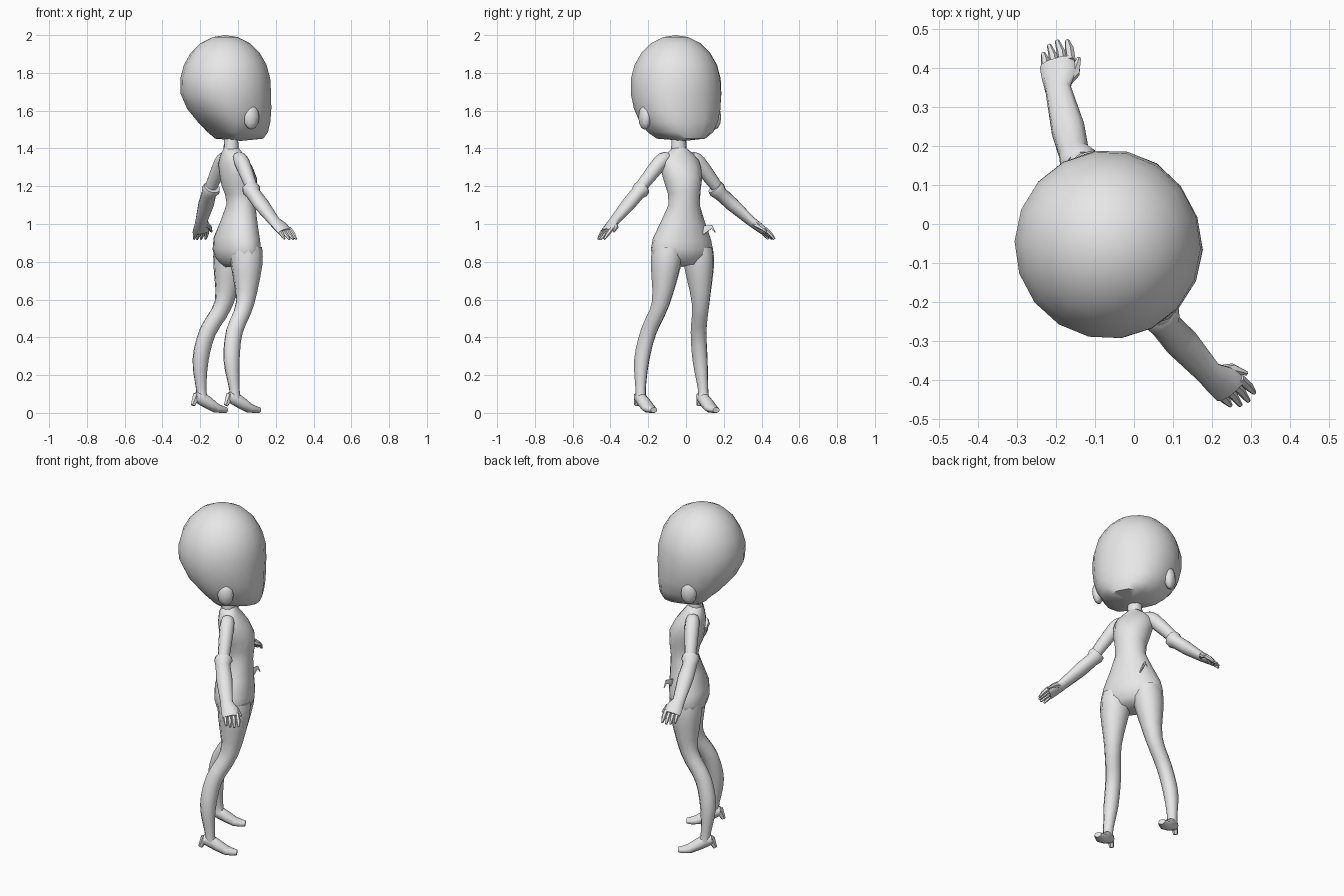
import bpy, bmesh, math
from mathutils import Vector, Matrix

cube = bpy.data.objects.get("Cube")
if cube:
    bpy.data.objects.remove(cube)

TURN = Matrix.Rotation(math.radians(28), 4, 'Z')   # the figure stands turned
MIDDLE = -0.016                                    # its symmetry plane
FORWARD, SIDEWAYS = Vector((1, 0, 0)), Vector((0, 1, 0))

grey = bpy.data.materials.new("plain_grey")
grey.use_nodes = True
shade = (0.8, 0.8, 0.8, 1)
grey.diffuse_color = shade
grey.node_tree.nodes["Principled BSDF"].inputs["Base Color"].default_value = shade


def finish(name, bm):
    """Turn the part into place and give it smooth shading and colour."""
    bmesh.ops.recalc_face_normals(bm, faces=bm.faces)
    bm.transform(TURN)
    mesh = bpy.data.meshes.new(name)
    bm.to_mesh(mesh)
    bm.free()
    mesh.materials.append(grey)
    part = bpy.data.objects.new(name, mesh)
    bpy.context.collection.objects.link(part)
    bpy.ops.object.select_all(action='DESELECT')
    part.select_set(True)
    bpy.context.view_layer.objects.active = part
    bpy.ops.object.shade_smooth_by_angle(angle=math.radians(50))


def smooth_path(points, steps):
    """Spline through the points, radii included."""
    points = [Vector(p) for p in points]
    padded = [points[0], *points, points[-1]]
    result = []
    for before, start, end, after in zip(padded, padded[1:], padded[2:], padded[3:]):
        for step in range(steps):
            t = step / steps
            bend = before * 2 - start * 5 + end * 4 - after
            twist = (start - end) * 3 + after - before
            result.append(start + (end - before + (bend + twist * t) * t) * (t / 2))
    return result + [points[-1]]


def tube(name, points, across=FORWARD, side=1, count=10, steps=3):
    """Limb through (x, y, z, radius across, other radius) points."""
    path = smooth_path(points, steps)
    centres = [Vector((p[0], MIDDLE + side * p[1], p[2])) for p in path]
    bm = bmesh.new()
    rings = []
    for i, (centre, p) in enumerate(zip(centres, path)):
        ahead = centres[min(i + 1, len(path) - 1)]
        behind = centres[max(i - 1, 0)]
        along = (ahead - behind).normalized()
        u = (across - along * across.dot(along)).normalized()
        v = along.cross(u)
        ring = []
        for k in range(count):
            angle = math.tau * k / count
            spot = centre + u * p[3] * math.cos(angle) + v * p[4] * math.sin(angle)
            spot.z = max(spot.z, 0)
            ring.append(bm.verts.new(spot))
        rings.append(ring)
    for lower, upper in zip(rings, rings[1:]):
        for k in range(count):
            n = (k + 1) % count
            bm.faces.new((lower[k], lower[n], upper[n], upper[k]))
    bm.faces.new(rings[0])
    bm.faces.new(rings[-1])
    finish(name, bm)


def head():
    """Round skull whose lower half has a flat face and a tucked-in nape."""
    bm = bmesh.new()
    bmesh.ops.create_uvsphere(bm, u_segments=18, v_segments=11, radius=1)
    for vert in bm.verts:
        x, y, z = vert.co
        flat = math.hypot(x, y)
        if z < 0 and flat > 0.01:
            x, y = x / flat, y / flat
            if x > 0:
                square = 1 + 0.3 * z
                x = x ** square * flat ** 0.1
                y = math.copysign(abs(y) ** square, y)
            else:
                x *= flat ** 2.3
            y *= flat ** 0.6
        elif z < 0:
            x = 0.4                                # underside of the jaw
        height = 0.27 if z > 0 else 0.29
        vert.co = (x * 0.24 - 0.085, MIDDLE + y * 0.243, 1.73 + z * height)
    finish("head", bm)


def ear(name, side):
    bm = bmesh.new()
    place = Matrix.Translation((-0.04, MIDDLE + side * 0.21, 1.565))
    size = Matrix.Diagonal((0.045, 0.03, 0.065, 1))
    bmesh.ops.create_uvsphere(bm, u_segments=10, v_segments=6, radius=1, matrix=place @ size)
    finish(name, bm)


head()

# Neck, then torso from collar to crotch
tube("neck", [(-0.05, 0, 1.5, 0.035, 0.035), (-0.05, 0, 1.37, 0.04, 0.045)], steps=1)
tube("torso", [
    (-0.05, 0, 1.4, 0.04, 0.04),
    (-0.04, 0, 1.33, 0.07, 0.11),
    (0, 0, 1.22, 0.095, 0.1),
    (0.01, 0, 1.1, 0.075, 0.085),
    (-0.015, 0, 0.92, 0.11, 0.165),
    (-0.015, 0, 0.83, 0.1, 0.17),
    (-0.01, 0, 0.78, 0.06, 0.1)], count=16, steps=2)

for side, label in ((1, "left"), (-1, "right")):
    ear(label + "_ear", side)

    # Leg bending back below the knee
    tube(label + "_leg", [
        (-0.01, 0.09, 0.87, 0.09, 0.08),
        (-0.01, 0.1, 0.78, 0.085, 0.08),
        (-0.03, 0.12, 0.58, 0.05, 0.047),
        (-0.11, 0.15, 0.43, 0.046, 0.042),
        (-0.14, 0.175, 0.28, 0.044, 0.04),
        (-0.13, 0.187, 0.13, 0.028, 0.028),
        (-0.125, 0.187, 0.08, 0.03, 0.03)], side=side)

    # Arched shoe and its short heel
    tube(label + "_shoe", [
        (-0.165, 0.187, 0.085, 0.022, 0.025),
        (-0.125, 0.187, 0.075, 0.03, 0.035),
        (-0.04, 0.187, 0.025, 0.038, 0.025),
        (0.02, 0.187, 0.015, 0.02, 0.015)], across=SIDEWAYS, side=side, steps=2)
    tube(label + "_heel", [
        (-0.155, 0.187, 0.095, 0.024, 0.022),
        (-0.18, 0.187, 0.04, 0.012, 0.012)], side=side, count=6, steps=1)

    # Upper arm and cuffed glove
    tube(label + "_upper_arm", [
        (-0.045, 0.07, 1.36, 0.03, 0.025),
        (-0.045, 0.115, 1.325, 0.04, 0.04),
        (-0.05, 0.25, 1.17, 0.03, 0.03)], side=side)
    tube(label + "_glove", [
        (-0.05, 0.215, 1.195, 0.045, 0.042),
        (-0.05, 0.23, 1.18, 0.05, 0.046),
        (-0.05, 0.25, 1.16, 0.04, 0.037),
        (-0.035, 0.31, 1.105, 0.044, 0.036),
        (-0.01, 0.41, 1.015, 0.034, 0.025),
        (0.01, 0.445, 0.985, 0.046, 0.022),
        (0.02, 0.475, 0.96, 0.046, 0.018)], side=side, steps=1)

    # Fingers side by side, the middle ones longer, and a thumb
    for number, name in enumerate(("little", "ring", "middle", "index")):
        root = number * 0.023 - 0.015
        reach = 0.51 + 0.012 * (name in ("ring", "middle"))
        tube(f"{label}_{name}_finger", [
            (root, 0.46, 0.974, 0.012, 0.013),
            (root + 0.01, 0.49, 0.945, 0.012, 0.011),
            (root + 0.015, reach, 0.92, 0.006, 0.006)], side=side, count=6, steps=1)
    tube(label + "_thumb", [
        (0.01, 0.42, 1, 0.018, 0.014),
        (0.05, 0.43, 0.985, 0.014, 0.012),
        (0.075, 0.457, 0.96, 0.006, 0.006)], across=SIDEWAYS, side=side, count=6, steps=1)

# Small pointed flap at the waist
tube("waist_flap", [
    (0.06, 0.08, 0.965, 0.006, 0.03),
    (0.095, 0.12, 0.985, 0.004, 0.012),
    (0.105, 0.135, 0.955, 0.002, 0.003)], across=SIDEWAYS, count=6, steps=1)
